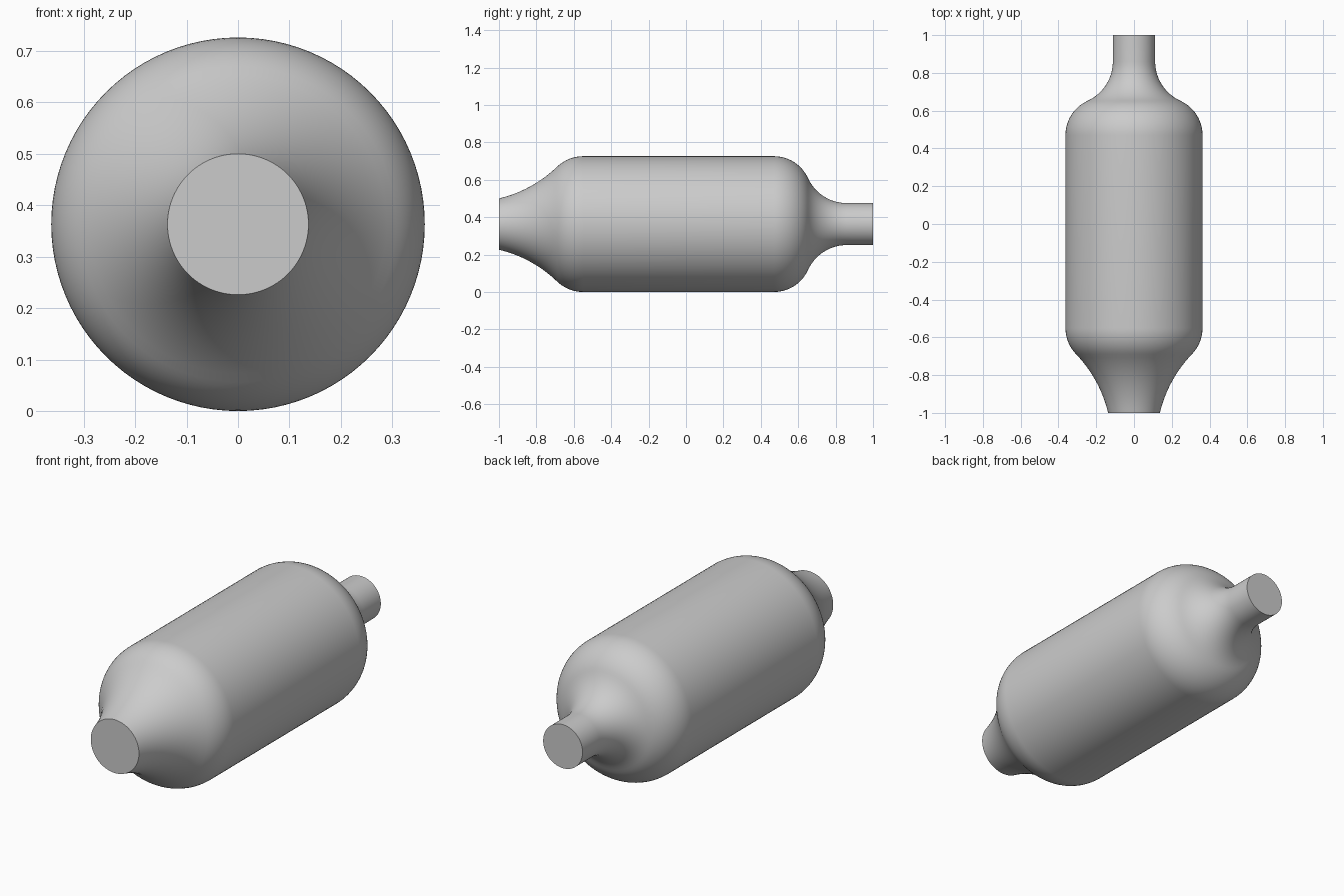
import bpy, bmesh, math

if "Cube" in bpy.data.objects:
    bpy.data.objects.remove(bpy.data.objects["Cube"])

SEGMENTS = 96
RADIUS = 0.363


def arc(center, radius, start, end, steps):
    """Points (y, r) on an arc, angles in degrees."""
    pts = []
    for i in range(steps + 1):
        a = math.radians(start + (end - start) * i / steps)
        pts.append((center[0] + radius * math.cos(a), center[1] + radius * math.sin(a)))
    return pts


# Side profile: flared nose, front shoulder, barrel, rear shoulder, neck, spout
nose = arc((-1.1545, 0.789), 0.67, -76.7, -46, 14)
front_shoulder = arc((-0.55, 0.163), 0.2, 134, 90, 10)
rear_shoulder = arc((0.47, 0.163), 0.2, 90, 24.4, 14)
neck = arc((0.86, 0.34), 0.228, 204.4, 270, 14)
profile = nose + front_shoulder[1:] + rear_shoulder + neck[1:] + [(1.0, 0.112)]
profile[0] = (-1.0, 0.137)

# Revolve the profile around the long axis
bm = bmesh.new()
rings = []
for y, r in profile:
    rings.append([bm.verts.new((r * math.cos(2 * math.pi * k / SEGMENTS), y,
                                RADIUS + r * math.sin(2 * math.pi * k / SEGMENTS)))
                  for k in range(SEGMENTS)])
for a, b in zip(rings, rings[1:]):
    for k in range(SEGMENTS):
        n = (k + 1) % SEGMENTS
        bm.faces.new((a[k], a[n], b[n], b[k]))

# Flat end caps
bm.faces.new(rings[0])
bm.faces.new(rings[-1])
bmesh.ops.recalc_face_normals(bm, faces=bm.faces)

mesh = bpy.data.meshes.new("vessel_body")
bm.to_mesh(mesh)
bm.free()
body = bpy.data.objects.new("vessel_body", mesh)
bpy.context.collection.objects.link(body)

grey = bpy.data.materials.new("plain grey")
grey.diffuse_color = (0.6, 0.6, 0.6, 1)
grey.use_nodes = True
grey.node_tree.nodes["Principled BSDF"].inputs["Base Color"].default_value = grey.diffuse_color
mesh.materials.append(grey)

bpy.context.view_layer.objects.active = body
body.select_set(True)
bpy.ops.object.shade_smooth_by_angle(angle=math.radians(35))
